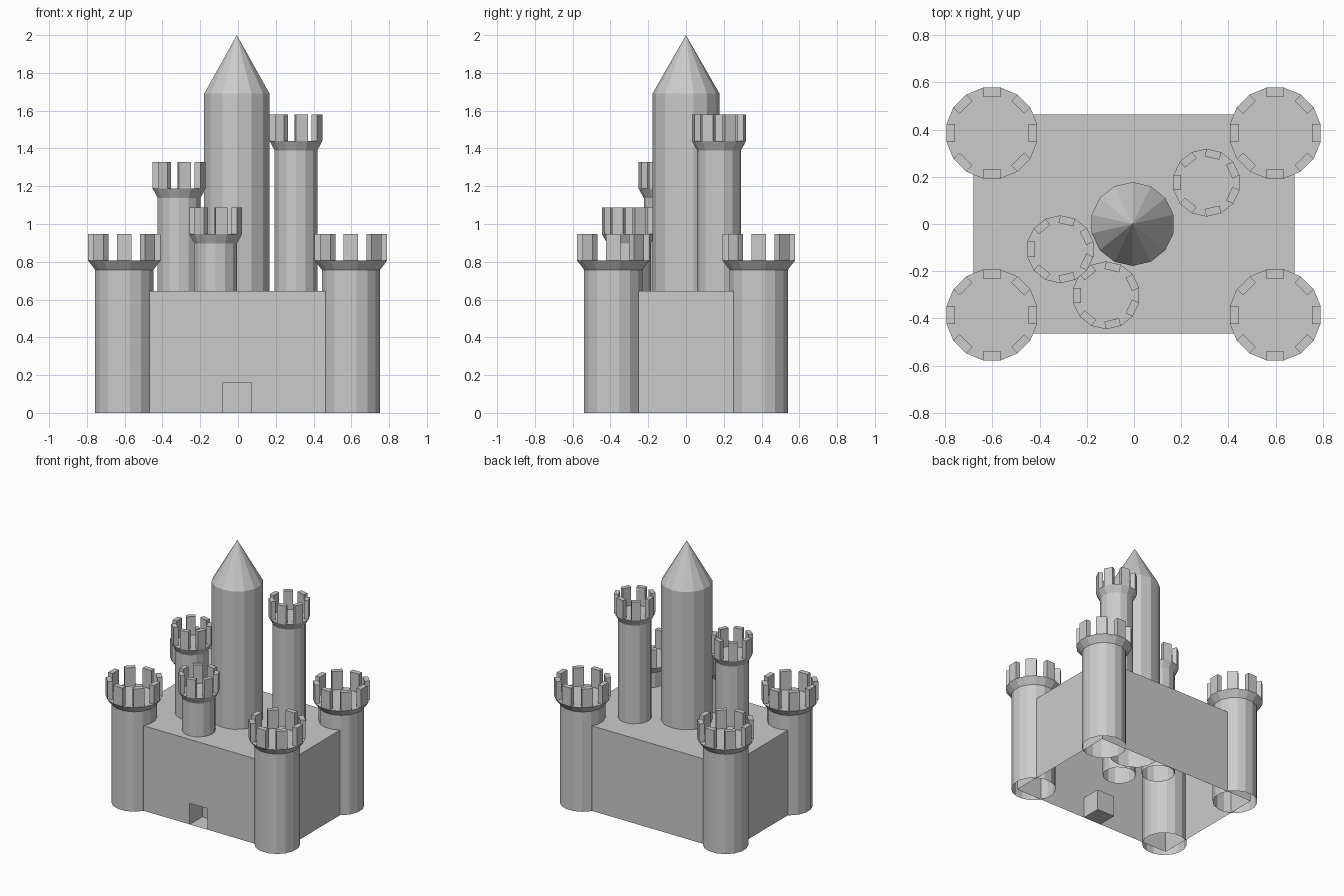
import bpy, bmesh
from math import cos, sin, pi

if "Cube" in bpy.data.objects:
    bpy.data.objects.remove(bpy.data.objects["Cube"])


def finish(bm, name, loc=(0, 0, 0)):
    mesh = bpy.data.meshes.new(name)
    bm.to_mesh(mesh)
    bm.free()
    ob = bpy.data.objects.new(name, mesh)
    ob.location = loc
    bpy.context.collection.objects.link(ob)
    return ob


def face(bm, pts):
    return bm.faces.new([bm.verts.new(p) for p in pts])


def lathe(bm, sides, profile):
    """Stack of rings (apothem, z), flat facets facing +x/-x, open at the bottom."""
    rings = []
    for apothem, z in profile:
        r = apothem / cos(pi / sides)
        rings.append([bm.verts.new((r * cos((2 * i + 1) * pi / sides),
                                    r * sin((2 * i + 1) * pi / sides), z))
                      for i in range(sides)])
    for a, b in zip(rings, rings[1:]):
        for i in range(sides):
            j = (i + 1) % sides
            bm.faces.new((a[i], a[j], b[j], b[i]))
    return rings[-1]


def battlement_tower(name, x, y, base, deck, sides, shaft, crown, thick):
    bm = bmesh.new()
    # shaft, flared collar and flat deck
    top = lathe(bm, sides, [(shaft, base), (shaft, deck - 0.05), (crown, deck)])
    bm.faces.new(top)
    # merlons on every second facet
    w = crown * sin(pi / sides) / cos(pi / sides)
    for k in range(sides // 2):
        a = pi + 4 * pi * k / sides
        c, s = cos(a), sin(a)
        lo, hi = [[bm.verts.new((u * c - v * s, u * s + v * c, z))
                   for u, v in ((crown - thick, -w), (crown, -w),
                                (crown, w), (crown - thick, w))]
                  for z in (deck, deck + 0.14)]
        bm.faces.new(hi)
        for i in range(4):
            j = (i + 1) % 4
            bm.faces.new((lo[i], lo[j], hi[j], hi[i]))
    return finish(bm, name, (x, y, 0))


# Main block: open underneath, with a square doorway recess in the front
X, Y, H = 0.68, 0.464, 0.645
L, R, D, B = -0.08, 0.07, 0.16, -0.464 + 0.15
bm = bmesh.new()
face(bm, [(-X, -Y, 0), (L, -Y, 0), (L, -Y, D), (R, -Y, D),
          (R, -Y, 0), (X, -Y, 0), (X, -Y, H), (-X, -Y, H)])
face(bm, [(X, -Y, 0), (X, Y, 0), (X, Y, H), (X, -Y, H)])
face(bm, [(X, Y, 0), (-X, Y, 0), (-X, Y, H), (X, Y, H)])
face(bm, [(-X, Y, 0), (-X, -Y, 0), (-X, -Y, H), (-X, Y, H)])
face(bm, [(-X, -Y, H), (X, -Y, H), (X, Y, H), (-X, Y, H)])
# doorway: back, sides, ceiling, floor
face(bm, [(L, B, 0), (R, B, 0), (R, B, D), (L, B, D)])
face(bm, [(L, -Y, 0), (L, B, 0), (L, B, D), (L, -Y, D)])
face(bm, [(R, B, 0), (R, -Y, 0), (R, -Y, D), (R, B, D)])
face(bm, [(L, B, D), (R, B, D), (R, -Y, D), (L, -Y, D)])
face(bm, [(L, -Y, 0), (R, -Y, 0), (R, B, 0), (L, B, 0)])
bmesh.ops.remove_doubles(bm, verts=bm.verts, dist=1e-5)
finish(bm, "castle_block")

# Corner towers
for side, sx in (("left", -1), ("right", 1)):
    for end, sy in (("front", -1), ("back", 1)):
        battlement_tower(f"corner_tower_{end}_{side}", sx * 0.6 - 0.002, sy * 0.385,
                         0, 0.807, 16, 0.154, 0.192, 0.037)

# Slim inner towers of different heights
for name, x, y, deck in (("tall_turret", 0.307, 0.175, 1.44),
                         ("middle_turret", -0.312, -0.107, 1.187),
                         ("short_turret", -0.118, -0.302, 0.948)):
    battlement_tower(name, x, y, 0.34, deck, 14, 0.113, 0.14, 0.033)

# Central keep with pointed roof
bm = bmesh.new()
rim = lathe(bm, 14, [(0.173, 0.33), (0.173, 1.69)])
tip = bm.verts.new((0, 0, 2.0))
for i in range(14):
    bm.faces.new((rim[i], rim[(i + 1) % 14], tip))
finish(bm, "central_keep", (-0.006, 0, 0))
